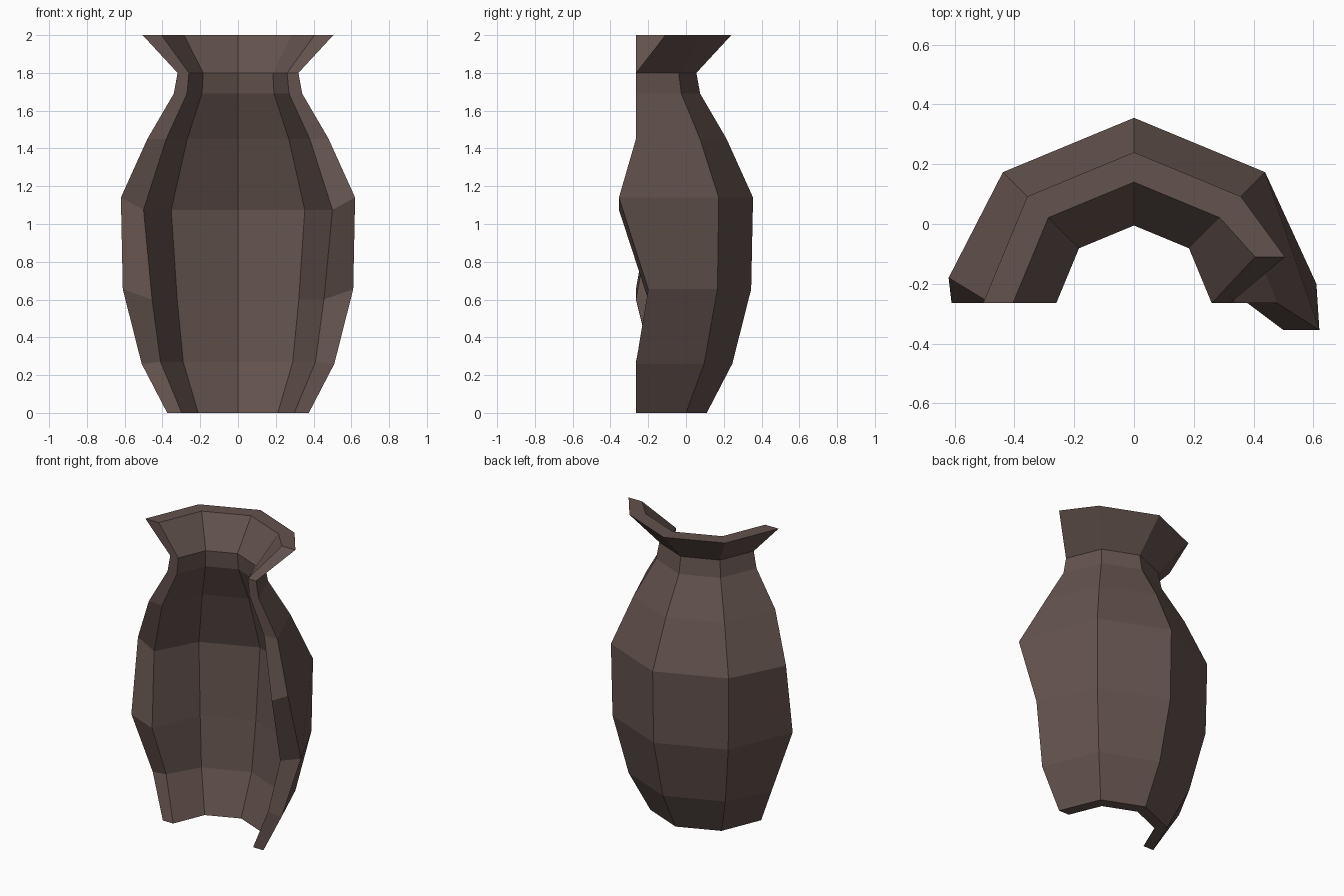
import bpy, bmesh, math

if "Cube" in bpy.data.objects:
    bpy.data.objects.remove(bpy.data.objects["Cube"])

CY = -0.265          # lathe axis of the broken vase
STEPS = 4            # four octagon sides survive

# (radius, height) of each ring, bottom to rim
OUTER = [(0.375, 0), (0.51, 0.26), (0.61, 0.655), (0.62, 1.14),
         (0.48, 1.45), (0.34, 1.69), (0.32, 1.80), (0.505, 2.0)]
INNER = [(0.298, 0), (0.41, 0.27), (0.455, 0.60), (0.50, 1.075),
         (0.38, 1.45), (0.27, 1.69), (0.26, 1.80), (0.405, 2.0)]

# jagged break: y offset of the edge points, by ring
RIGHT_BREAK = {2: 0.065, 3: -0.09, 7: 0.155}
LEFT_BREAK = {1: 0.085, 3: 0.085}

bm = bmesh.new()


def half_lathe(profile):
    rings = []
    for i, (r, z) in enumerate(profile):
        ring = []
        for k in range(STEPS + 1):
            a = math.pi * k / STEPS
            dy = RIGHT_BREAK.get(i, 0) if k == 0 else LEFT_BREAK.get(i, 0) if k == STEPS else 0
            ring.append(bm.verts.new((r * math.cos(a), CY + r * math.sin(a) + dy, z)))
        rings.append(ring)
    return rings


def bridge(a, b):
    for i in range(len(a) - 1):
        bm.faces.new((a[i], a[i + 1], b[i + 1], b[i]))


outer, inner = half_lathe(OUTER), half_lathe(INNER)

# outer and inner walls
for wall in (outer, inner):
    for lower, upper in zip(wall, wall[1:]):
        bridge(lower, upper)

# foot and rim
for end in (0, -1):
    bridge(outer[end], inner[end])

# broken edges on both sides
for side in (0, -1):
    bridge([r[side] for r in outer], [r[side] for r in inner])

bmesh.ops.recalc_face_normals(bm, faces=bm.faces)
mesh = bpy.data.meshes.new("broken_vase")
bm.to_mesh(mesh)
bm.free()

vase = bpy.data.objects.new("broken_vase", mesh)
bpy.context.collection.objects.link(vase)

clay = bpy.data.materials.new("dark_clay")
clay.diffuse_color = (0.125, 0.085, 0.075, 1)
clay.use_nodes = True
clay.node_tree.nodes["Principled BSDF"].inputs["Base Color"].default_value = clay.diffuse_color
mesh.materials.append(clay)
